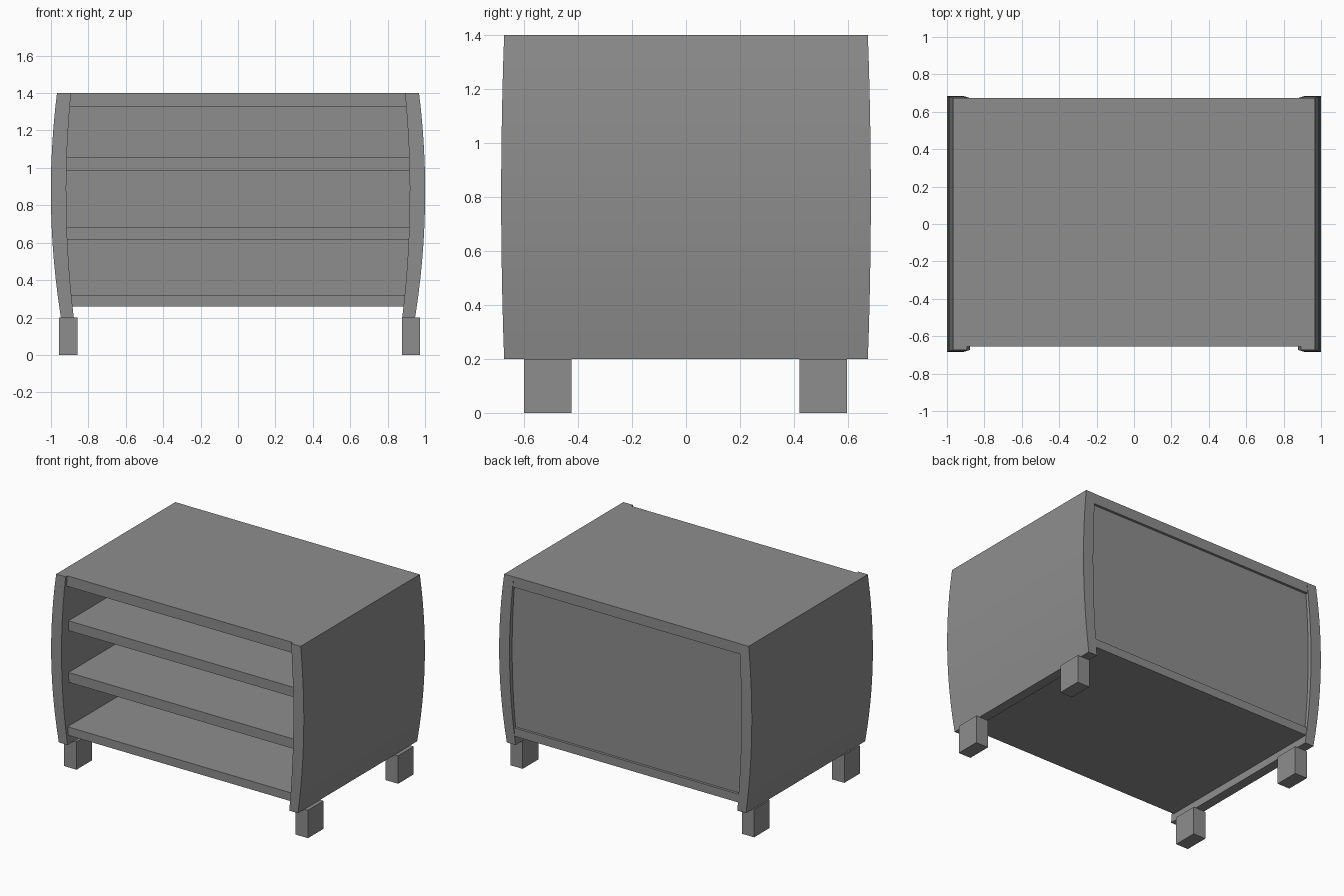
import bpy
import bmesh

cube = bpy.data.objects.get("Cube")
if cube:
    bpy.data.objects.remove(cube, do_unlink=True)

grey = bpy.data.materials.new("plain_grey")
grey.use_nodes = True
colour = (0.27, 0.27, 0.27, 1)
grey.diffuse_color = colour
grey.node_tree.nodes["Principled BSDF"].inputs["Base Color"].default_value = colour


def add_object(name, bm):
    bmesh.ops.recalc_face_normals(bm, faces=bm.faces)
    mesh = bpy.data.meshes.new(name)
    bm.to_mesh(mesh)
    bm.free()
    mesh.materials.append(grey)
    obj = bpy.data.objects.new(name, mesh)
    bpy.context.collection.objects.link(obj)
    return obj


def box(name, low, high):
    bm = bmesh.new()
    bmesh.ops.create_cube(bm, size=1)
    for v in bm.verts:
        v.co = [(a + b) / 2 + c * (b - a) for a, b, c in zip(low, high, v.co)]
    return add_object(name, bm)


def bowed_panel(name, side, steps=12):
    """Loft rectangular sections upward, bulging outward around mid height."""
    bm = bmesh.new()
    rings = []
    for i in range(steps + 1):
        t = 2 * i / steps - 1
        z = 0.8 + 0.6 * t
        outer = side * (1.0 + 0.0105 * t - 0.0425 * t * t)
        inner = side * (0.918 + 0.0075 * t - 0.0325 * t * t)
        y = 0.685 - 0.011 * t * t
        corners = [(outer, -y), (outer, y), (inner, y), (inner, -y)]
        rings.append([bm.verts.new((cx, cy, z)) for cx, cy in corners])
    for a, b in zip(rings, rings[1:]):
        for k in range(4):
            n = (k + 1) % 4
            bm.faces.new((a[k], a[n], b[n], b[k]))
    bm.faces.new(rings[0])
    bm.faces.new(rings[-1])
    obj = add_object(name, bm)
    bpy.ops.object.select_all(action="DESELECT")
    obj.select_set(True)
    bpy.context.view_layer.objects.active = obj
    bpy.ops.object.shade_smooth_by_angle()


# Bowed sides, each standing on two feet
for label, side, centre in (("left", 1, 0.925), ("right", -1, -0.908)):
    bowed_panel(label + "_side_panel", side)
    for end, y in (("front", -0.512), ("back", 0.508)):
        box(f"{label}_{end}_foot", (centre - 0.049, y - 0.088, 0),
            (centre + 0.049, y + 0.088, 0.2))

# Horizontal boards, their ends let into the sides
for name, half, front, back, z0, z1 in (
        ("top_board", 0.9, -0.655, 0.673, 1.325, 1.4),
        ("upper_shelf", 0.925, -0.61, 0.65, 0.985, 1.055),
        ("lower_shelf", 0.925, -0.61, 0.65, 0.615, 0.685),
        ("bottom_board", 0.9, -0.655, 0.673, 0.26, 0.32)):
    box(name, (-half, front, z0), (half, back, z1))

# Recessed back
box("back_panel", (-0.925, 0.635, 0.31), (0.925, 0.655, 1.335))
